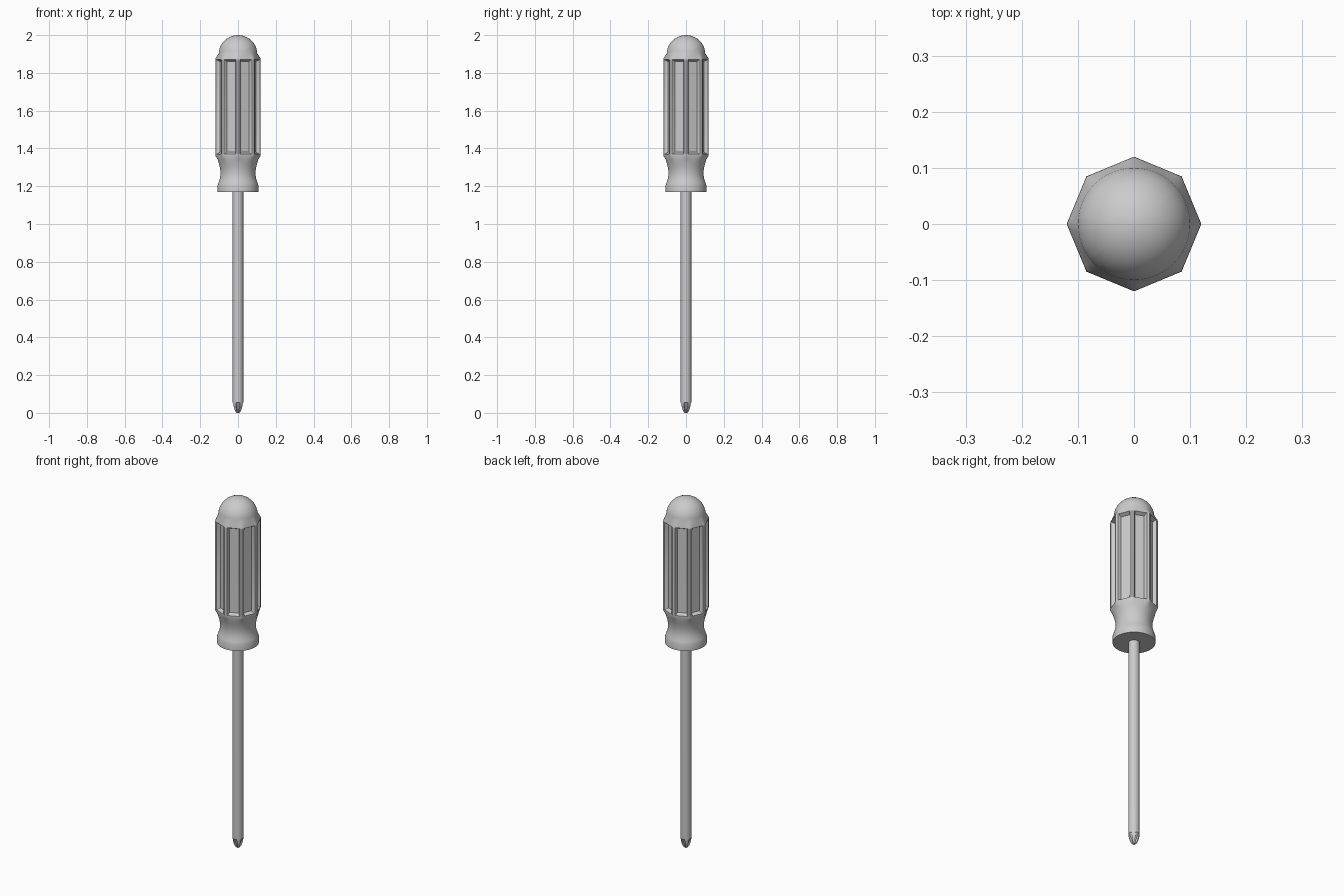
import bpy, bmesh
from math import cos, sin, radians, pi

if "Cube" in bpy.data.objects:
    bpy.data.objects.remove(bpy.data.objects["Cube"])


def loft(name, angles, rings, radius):
    """Stack closed rings of points and cap both ends."""
    bm = bmesh.new()
    loops = []
    for ring in rings:
        pts = [(radius(a, ring), radians(a)) for a in angles]
        loops.append([bm.verts.new((r * cos(t), r * sin(t), ring[0])) for r, t in pts])
    n = len(angles)
    for low, high in zip(loops, loops[1:]):
        for i in range(n):
            j = (i + 1) % n
            bm.faces.new((low[i], low[j], high[j], high[i]))
    bm.faces.new(loops[0][::-1])
    bm.faces.new(loops[-1])
    mesh = bpy.data.meshes.new(name)
    bm.to_mesh(mesh)
    bm.free()
    obj = bpy.data.objects.new(name, mesh)
    bpy.context.collection.objects.link(obj)
    bpy.ops.object.select_all(action='DESELECT')
    obj.select_set(True)
    bpy.context.view_layer.objects.active = obj
    bpy.ops.object.shade_smooth_by_angle(angle=radians(35))
    return obj


# Handle: round neck, eight-ridged grip, domed end
ROUND, OCTAGON, FLUTED = 0, 1, 2
sector = [0, 5.3, 7.3, 15, 22.5, 30, 37.7, 39.7]
handle_angles = [45 * k + s for k in range(8) for s in sector]


def handle_radius(a, ring):
    z, r, mode = ring
    off = radians(a % 45 - 22.5)
    octagon = r * cos(pi / 8) / cos(off)
    if mode == ROUND:
        return r
    if mode == FLUTED and abs(off) < radians(16):
        return 0.092 / cos(off)
    return octagon


profile = [(1.17, .108, ROUND), (1.205, .108, ROUND), (1.22, .103, ROUND),
           (1.24, .096, ROUND), (1.26, .093, ROUND), (1.28, .093, ROUND),
           (1.30, .096, ROUND), (1.32, .101, ROUND), (1.34, .107, ROUND),
           (1.362, .12, OCTAGON), (1.37, .12, OCTAGON), (1.38, .12, FLUTED),
           (1.86, .12, FLUTED), (1.87, .12, OCTAGON), (1.877, .119, OCTAGON)]
profile += [(1.9 + .1 * sin(radians(t)), .102 * cos(radians(t)), ROUND)
            for t in (2, 12, 22, 32, 42, 52, 62, 72, 80, 86, 89.5)]
loft("handle", handle_angles, profile, handle_radius)

# Shaft with a rounded cross-shaped tip
shaft_angles = [90 * k + s for k in range(4)
                for s in (0, 10, 20, 24, 35, 45, 55, 66, 70, 80)]


def shaft_radius(a, ring):
    z, r, groove = ring
    off = abs((a + 45) % 90 - 45)
    return r - groove if off < 22 else r


shaft_rings = [(0, .007, .003), (.004, .012, .006), (.012, .0175, .009),
               (.025, .0225, .0095), (.04, .026, .007), (.052, .028, .004),
               (.056, .028, 0), (1.18, .028, 0)]
loft("shaft", shaft_angles, shaft_rings, shaft_radius)
